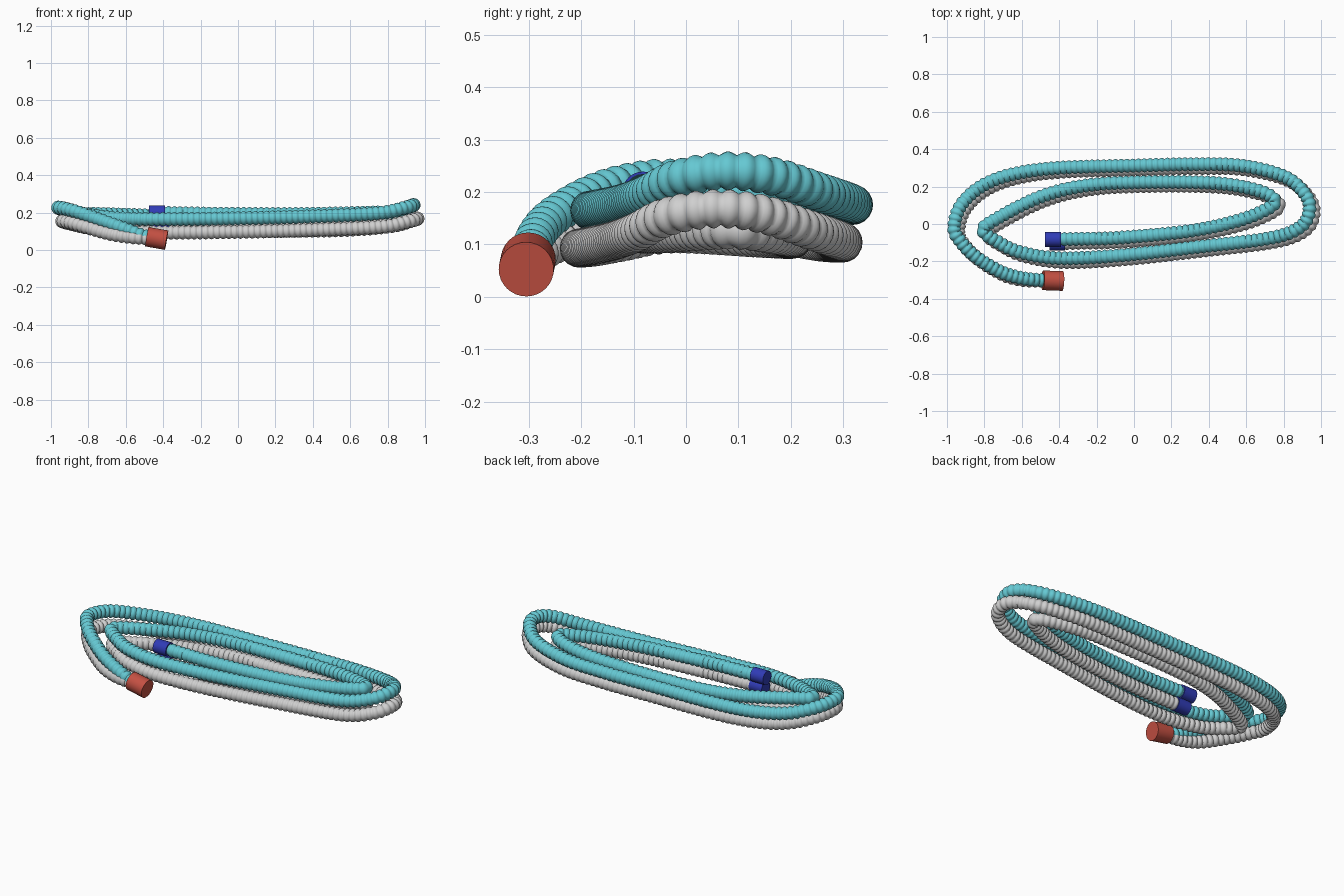
import bpy, bmesh, math
from mathutils import Vector

if "Cube" in bpy.data.objects:
    bpy.data.objects.remove(bpy.data.objects["Cube"])


def material(name, rgb):
    m = bpy.data.materials.new(name)
    m.diffuse_color = (*rgb, 1)
    m.use_nodes = True
    m.node_tree.nodes["Principled BSDF"].inputs["Base Color"].default_value = m.diffuse_color
    return m


TEAL = material("teal", (0.13, 0.58, 0.65))
GREY = material("light grey", (0.63, 0.63, 0.63))
RED = material("red", (0.55, 0.08, 0.055))
BLUE = material("blue", (0.03, 0.045, 0.47))

# Spiral centre line of the upper hose, from the red coupling inwards
PATH = [(-.42, -.303, .060), (-.50, -.300, .074), (-.61, -.287, .115), (-.72, -.252, .155),
        (-.85, -.172, .200), (-.93, -.090, .222), (-.961, -.020, .226), (-.925, .100, .215),
        (-.81, .205, .190), (-.64, .268, .178), (-.40, .300, .175), (0, .312, .175),
        (.30, .319, .175), (.57, .312, .180), (.80, .255, .200), (.91, .165, .230),
        (.938, .075, .240), (.89, -.015, .225), (.73, -.075, .195), (.35, -.122, .178),
        (-.07, -.168, .168), (-.40, -.183, .165), (-.61, -.150, .168), (-.73, -.095, .178),
        (-.805, -.035, .190), (-.74, .025, .192), (-.50, .145, .185), (-.26, .205, .182),
        (.03, .223, .182), (.41, .220, .185), (.62, .190, .190), (.735, .145, .197),
        (.735, .095, .200), (.57, .022, .196), (.30, -.037, .192), (-.07, -.073, .193),
        (-.30, -.080, .196), (-.46, -.082, .199)]
DROP = Vector((.022, -.02, -.072))   # lower hose relative to the upper one
PERIOD = .031
RIB = [.0305, .0335, .0365, .0375, .0365, .0335]   # radii along one rib
SIDES = 20


def spline(points, sub=40):
    p = [points[0]] + points + [points[-1]]
    out = []
    for i in range(1, len(p) - 2):
        a, b, c, d = p[i - 1:i + 3]
        for k in range(sub):
            t = k / sub
            out.append(.5 * (2 * b + (c - a) * t + (2 * a - 5 * b + 4 * c - d) * t * t
                             + (3 * b - a - 3 * c + d) * t ** 3))
    return out + [points[-1]]


def resample(pts, step):
    out, carry = [pts[0]], 0
    for a, b in zip(pts, pts[1:]):
        seg = (b - a).length
        while carry + seg >= step:
            a = a.lerp(b, (step - carry) / seg)
            out.append(a)
            seg, carry = (b - a).length, 0
        carry += seg
    return out


def finish(name, bm, mat, angle):
    bmesh.ops.recalc_face_normals(bm, faces=bm.faces[:])
    me = bpy.data.meshes.new(name)
    bm.to_mesh(me)
    bm.free()
    me.materials.append(mat)
    ob = bpy.data.objects.new(name, me)
    bpy.context.collection.objects.link(ob)
    bpy.context.view_layer.objects.active = ob
    ob.select_set(True)
    bpy.ops.object.shade_smooth_by_angle(angle=math.radians(angle))
    ob.select_set(False)
    return ob


def sweep(name, pts, radii, sides, mat, angle):
    bm = bmesh.new()
    rings = []
    for i, c in enumerate(pts):
        t = (pts[min(i + 1, len(pts) - 1)] - pts[max(i - 1, 0)]).normalized()
        u = t.cross(Vector((0, 0, 1))).normalized()
        v = u.cross(t)
        r = radii[i % len(radii)]
        rings.append([bm.verts.new(c + r * (u * math.cos(a) + v * math.sin(a)))
                      for a in (2 * math.pi * k / sides for k in range(sides))])
    for a, b in zip(rings, rings[1:]):
        for k in range(sides):
            n = (k + 1) % sides
            bm.faces.new((a[k], a[n], b[n], b[k]))
    bm.faces.new(rings[0])
    bm.faces.new(rings[-1])
    return finish(name, bm, mat, angle)


# Two ribbed hoses; the lower one meets the upper one inside the red coupling
upper = [Vector(p) for p in PATH]
fade = [0, .15, .6, .9]
lower = [p + DROP * (fade[i] if i < len(fade) else 1) for i, p in enumerate(upper)]
for name, pts, mat in (("upper_hose", upper, TEAL), ("lower_hose", lower, GREY)):
    sweep(name, resample(spline(pts), PERIOD / len(RIB)), RIB, SIDES, mat, 60)

# Red shared coupling
sweep("outer_coupling", [Vector((-.487, -.301, .071)), Vector((-.382, -.305, .0525))],
      [.0525], 32, RED, 30)

# Blue end caps on the inner ends
for name, end in (("upper_end_cap", upper[-1]), ("lower_end_cap", lower[-1])):
    sweep(name, [end + Vector((.07, 0, 0)), end + Vector((-.015, 0, 0))], [.040], 32, BLUE, 30)
